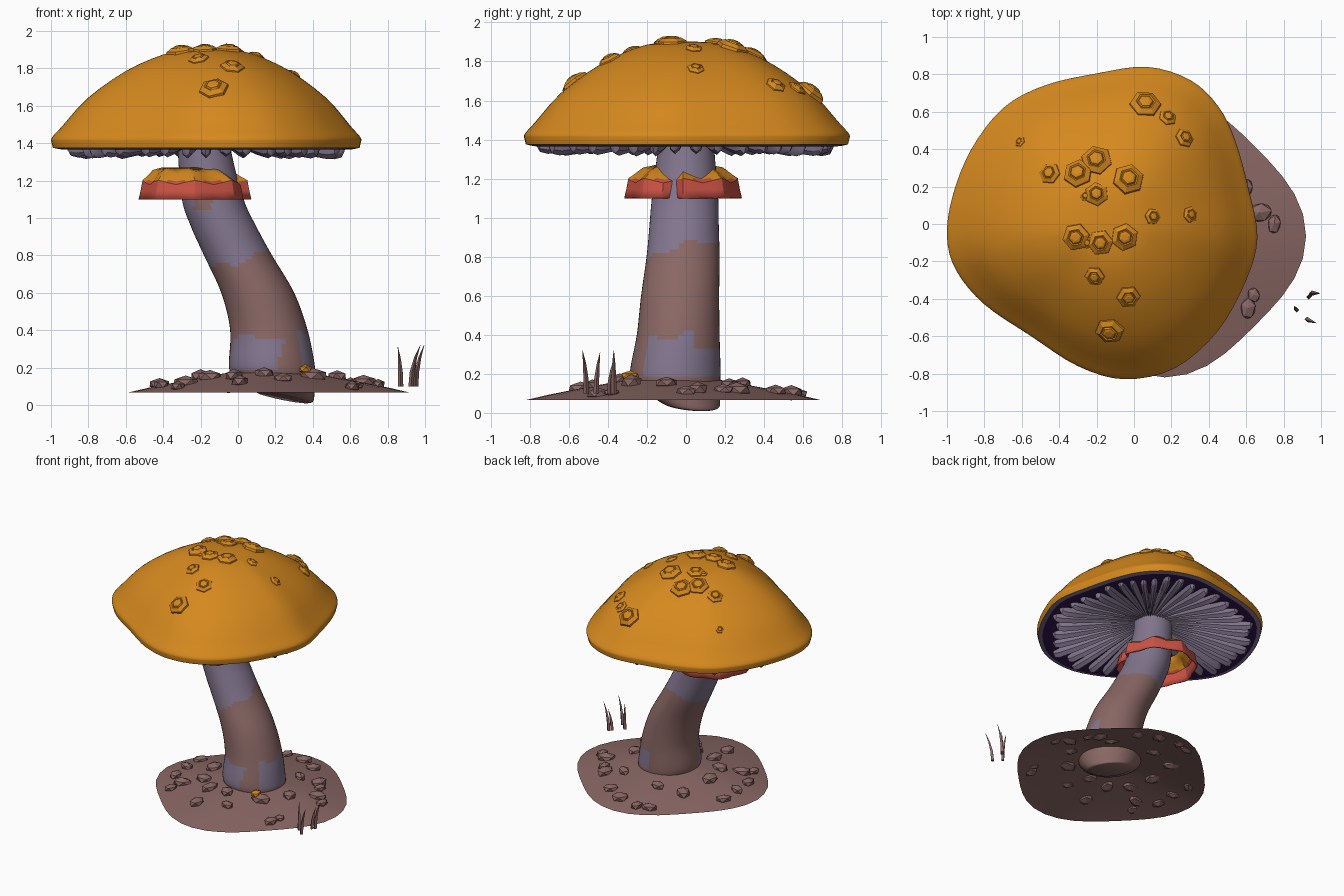
import bpy, bmesh, math, random
from mathutils import Vector
from mathutils.bvhtree import BVHTree

if "Cube" in bpy.data.objects:
    bpy.data.objects.remove(bpy.data.objects["Cube"])
random.seed(4)

def material(name, rgb):
    m = bpy.data.materials.new(name)
    m.diffuse_color = (*rgb, 1)
    m.use_nodes = True
    m.node_tree.nodes["Principled BSDF"].inputs["Base Color"].default_value = m.diffuse_color
    return m

ORANGE = material("orange", (0.67, 0.25, 0.013))
LAVENDER = material("lavender", (0.22, 0.177, 0.265))
BROWN = material("brown", (0.25, 0.135, 0.125))
RED = material("red", (0.6, 0.085, 0.058))
PURPLE = material("dark_purple", (0.035, 0.008, 0.08))

def catmull(pts, n, closed):
    """Smooth curve through tuples, n samples per span."""
    out, c = [], len(pts)
    for i in range(c if closed else c - 1):
        idx = [(i + k) % c if closed else min(max(i + k, 0), c - 1) for k in (-1, 0, 1, 2)]
        a, b, d, e = (pts[j] for j in idx)
        for s in range(n):
            t = s / n
            out.append(tuple(0.5 * (2*q + (r-p)*t + (2*p-5*q+4*r-w)*t*t + (3*q-p-3*r+w)*t**3)
                             for p, q, r, w in zip(a, b, d, e)))
    return out if closed else out + [tuple(pts[-1])]

def loft(bm, rings, cap_ends=(True, True)):
    vs = [[bm.verts.new(p) for p in r] for r in rings]
    n = len(rings[0])
    for a, b in zip(vs, vs[1:]):
        for i in range(n):
            j = (i + 1) % n
            bm.faces.new((a[i], a[j], b[j], b[i]))
    for use, ring in zip(cap_ends, (vs[0][::-1], vs[-1])):
        if use:
            bm.faces.new(ring)

def finish(bm, name, mats, rule=None, smooth=40):
    bmesh.ops.recalc_face_normals(bm, faces=bm.faces[:])
    if rule:
        for f in bm.faces:
            f.material_index = rule(f.calc_center_median())
    me = bpy.data.meshes.new(name)
    bm.to_mesh(me)
    bm.free()
    ob = bpy.data.objects.new(name, me)
    bpy.context.collection.objects.link(ob)
    for m in mats:
        me.materials.append(m)
    if smooth:
        bpy.ops.object.select_all(action='DESELECT')
        ob.select_set(True)
        bpy.context.view_layer.objects.active = ob
        bpy.ops.object.shade_smooth_by_angle(angle=math.radians(smooth))
    return ob

# Cap: rounded-triangle outline scaled by a dome profile
OUTLINE = [(0.66, -0.07), (0.61, 0.2), (0.54, 0.45), (0.45, 0.63), (0.3, 0.77), (0.07, 0.84),
           (-0.2, 0.805), (-0.48, 0.74), (-0.7, 0.62), (-0.87, 0.40), (-0.97, 0.15), (-1.0, -0.07),
           (-0.95, -0.25), (-0.8, -0.43), (-0.55, -0.60), (-0.3, -0.76), (-0.05, -0.83),
           (0.22, -0.77), (0.45, -0.57), (0.6, -0.3)]
CX = -0.15

def scaled(pts, f, z):
    return [(CX + (x - CX) * f, y * f, z) for x, y in pts]

rim = catmull(OUTLINE, 4, True)
dome = catmull([(0.02, 1.902), (0.15, 1.897), (0.3, 1.872), (0.53, 1.785), (0.77, 1.64),
                (0.93, 1.49), (0.99, 1.435), (1.0, 1.415)], 3, False)
under = [(0.988, 1.375), (0.95, 1.368), (0.92, 1.365), (0.75, 1.385), (0.55, 1.41),
         (0.3, 1.44), (0.05, 1.45)]
bm = bmesh.new()
loft(bm, [scaled(rim, f, z) for f, z in dome + under])
bm.normal_update()
surface = BVHTree.FromBMesh(bm)

def cap_colour(c):
    near = min(rim, key=lambda p: abs(math.remainder(
        math.atan2(p[1], p[0] - CX) - math.atan2(c.y, c.x - CX), math.tau)))
    f = math.hypot(c.x - CX, c.y) / math.hypot(near[0] - CX, near[1])
    if c.z > 1.378 + 0.09 * max(0, 1 - f):
        if c.z > 1.46 or f > 0.94:
            return 0
    return 1 if 0.5 < f < 0.945 else 2
finish(bm, "cap", [ORANGE, PURPLE, LAVENDER], cap_colour, 50)

# Gills: plump radial blades under the cap, with gaps that widen outwards
bm = bmesh.new()
g = catmull(OUTLINE, 2, True)
for i, p in enumerate(g):
    a, b = g[i - 1], g[(i + 1) % len(g)]
    tx, ty = (b[0] - a[0]) / 2, (b[1] - a[1]) / 2
    k = random.uniform(0.91, 1.0)
    drop = random.uniform(-0.012, 0.006)
    rings = []
    for f, w, zb in ((0.15, .36, 1.425), (0.45, .36, 1.38), (0.72, .35, 1.335),
                     (0.86, .33, 1.318), (0.91, .25, 1.328), (0.93, .1, 1.36)):
        f *= k
        x, y = CX + (p[0] - CX) * f, p[1] * f
        zt, zb = 1.455 - 0.07 * f, zb - drop * f
        rings.append([(x + tx*f*w*s, y + ty*f*w*s, zt + (zb - zt) * h)
                      for s, h in ((-1, 0), (-0.75, 0.7), (0, 1), (0.75, 0.7), (1, 0))])
    loft(bm, rings)
finish(bm, "gills", [LAVENDER], None, 35)

# Warts: stepped hexagonal bumps sitting on the dome
WARTS = [(.06, .64, .085), (.18, .57, .05), (.27, .46, .055), (-.2, .34, .085), (-.3, .27, .08),
         (-.45, .27, .06), (-.2, .16, .065), (-.26, .15, .03), (-.03, .24, .085),
         (-.31, -.07, .075), (-.25, -.1, .035), (-.18, -.1, .07), (-.05, -.07, .075),
         (.1, .04, .045), (.3, .05, .045), (-.21, -.28, .055), (-.03, -.39, .065),
         (-.13, -.57, .08), (-.61, .44, .03)]
bm = bmesh.new()
for x, y, r in WARTS:
    loc, nor, _, _ = surface.ray_cast(Vector((x, y, 3)), Vector((0, 0, -1)))
    rot = Vector((0, 0, 1)).rotation_difference(nor if nor.z > 0 else -nor)
    turn = random.uniform(0, 1)
    rings = []
    for f, h in ((1.02, -.2), (.98, .1), (.62, .32), (.52, .26), (.44, .38), (.25, .44)):
        rings.append([loc + rot @ Vector((r*f*math.cos(t), r*f*math.sin(t), r*h))
                      for t in (turn + q * math.pi / 3 for q in range(6))])
    loft(bm, rings)
finish(bm, "warts", [ORANGE], None, 0)

# Stem: leaning column (z, centre x, radius x, centre y, radius y, tilt)
SECTIONS = [(.04, .24, .14, .02, .14, .2), (.06, .235, .17, .01, .165, .2),
            (.13, .2, .21, -.04, .21, .05), (.2, .182, .23, -.055, .232, 0),
            (.4, .165, .207, -.04, .212, 0), (.6, .105, .195, -.03, .2, 0),
            (.8, .0, .182, -.015, .187, 0), (.95, -.075, .175, -.01, .178, 0),
            (1.1, -.135, .165, -.005, .17, 0), (1.35, -.178, .143, 0, .145, 0),
            (1.47, -.18, .14, 0, .14, 0)]
bm = bmesh.new()
rings = []
for z, cx, rx, cy, ry, tilt in catmull(SECTIONS, 9, False):
    rings.append([(cx + rx*math.cos(t), cy + ry*math.sin(t),
                   z - tilt * (rx*math.cos(t) + 0.5*ry*math.sin(t)))
                  for t in (q * math.tau / 48 for q in range(48))])
loft(bm, rings)

def stem_colour(c):
    cx = 0.17 if c.z < 0.5 else 0.0 if c.z < 1 else -0.13
    t = math.degrees(math.atan2(c.y + 0.03, c.x - cx))
    wave = math.sin(math.radians(5 * t))
    if c.z > 1.0:                                   # small brown blotch below the skirt
        return 1 if -135 < t < -95 and 1.04 < c.z < 1.12 else 0
    if c.z > 0.81 + 0.07 * math.sin(math.radians(t + 45)) + 0.015 * wave:
        return 0
    # lavender patches around the foot
    if 0.19 < c.z:
        if -165 + 60 * (c.z - .2) < t < -82 + 80 * (c.z - .2) and c.z < 0.36 + 0.015 * wave:
            return 0
        if -45 < t < 20 and c.z < 0.4 + 0.025 * wave or 20 <= t < 80 and c.z < 0.32:
            return 0
    return 1
finish(bm, "stem", [LAVENDER, BROWN], stem_colour, 50)

# Skirt: pleated flared ring, orange on top and red below, with one deep notch
bm = bmesh.new()
rings = []
for r, z, cx, pleat in ((.14, 1.27, -.265, 0), (.2, 1.245, -.25, .02), (.25, 1.205, -.235, .03),
                        (.272, 1.19, -.23, .03), (.281, 1.145, -.23, .035), (.29, 1.1, -.23, .04)):
    ring = []
    for q in range(32):
        t = q * math.tau / 32
        k = 1 + pleat * math.cos(8 * t) - (0.2 if q == 31 else 0)
        ring.append((cx + r*k*math.cos(t), -.015 + r*k*math.sin(t),
                     z + (0.012 * math.cos(8 * t) if 1.18 < z < 1.25 else 0)))
    rings.append(ring)
loft(bm, rings, (False, False))
skirt = finish(bm, "skirt", [RED, ORANGE], lambda c: 1 if c.z > 1.2 else 0, 30)
sol = skirt.modifiers.new("thickness", 'SOLIDIFY')
sol.thickness = 0.008
sol.offset = -1

# Ground mound: thin low cone with a rounded-square edge
GX, GY = 0.165, -0.065
def edge(t):
    return 0.717 + 0.038 * math.cos(4 * t)
def ground_z(f):
    return 0.066 + 0.145 * (1 - f) ** 0.9
bm = bmesh.new()
angles = [q * math.tau / 40 for q in range(40)]
loft(bm, [[(GX + edge(t)*f*math.cos(t), GY + edge(t)*f*math.sin(t), ground_z(f)) for t in angles]
          for f in (0.1, 0.25, 0.4, 0.55, 0.7, 0.85, 1)], (True, False))
finish(bm, "ground_mound", [BROWN], None, 60)

# Stones: flattened, faceted pebbles half sunk in the mound
STONES = [(-.41, -.21, .05), (-.42, -.05, .05), (-.32, -.40, .045), (-.28, -.31, .06),
          (-.42, .12, .05), (-.05, .54, .05), (.04, .57, .045), (.21, .54, .055), (.54, .26, .06),
          (.24, -.48, .045), (.01, -.54, .055), (.4, -.28, .065), (.61, -.45, .05),
          (.64, -.38, .035), (.67, .06, .06), (.75, 0, .045), (.6, .19, .045), (.35, .46, .05),
          (.4, .22, .05), (.05, .29, .05), (-.15, .25, .06), (-.2, -.02, .06), (-.15, -.22, .055),
          (-.02, -.33, .06), (.14, -.34, .05), (.53, -.1, .05)]
def stone(bm, x, y, r, lift=0.0):
    f = min(1, math.hypot(x - GX, y - GY) / edge(math.atan2(y - GY, x - GX)))
    new = bmesh.ops.create_icosphere(bm, subdivisions=1, radius=r * 1.1)['verts']
    s, a = random.uniform(.7, .95), random.uniform(0, 6)
    for v in new:
        px, py = v.co.x * 1.15, v.co.y * s
        v.co = (x + px*math.cos(a) - py*math.sin(a), y + px*math.sin(a) + py*math.cos(a),
                ground_z(f) + 0.008 + lift + v.co.z * 0.58)
bm = bmesh.new()
for s in STONES:
    stone(bm, *s)
finish(bm, "stones", [BROWN], None, 0)
bm = bmesh.new()
stone(bm, .36, -.285, .04, .03)
finish(bm, "orange_pebble", [ORANGE], None, 0)

# Grass: thin curved blades beside the mound
bm = bmesh.new()
for x, y, dx, dy, h in ((.87, -.46, -.015, .02, .21), (.925, -.51, .05, -.02, .22),
                        (.95, -.37, .045, 0, .22), (.935, -.39, .02, .02, .17)):
    rings = []
    for t, w in ((0, .014), (.35, .013), (.7, .008), (1, .001)):
        cx, cy = x + dx * t * t, y + dy * t * t
        rings.append([(cx + w*math.cos(q*math.tau/4), cy + w*math.sin(q*math.tau/4), .1 + h*t)
                      for q in range(4)])
    loft(bm, rings)
finish(bm, "grass", [BROWN], None, 0)
